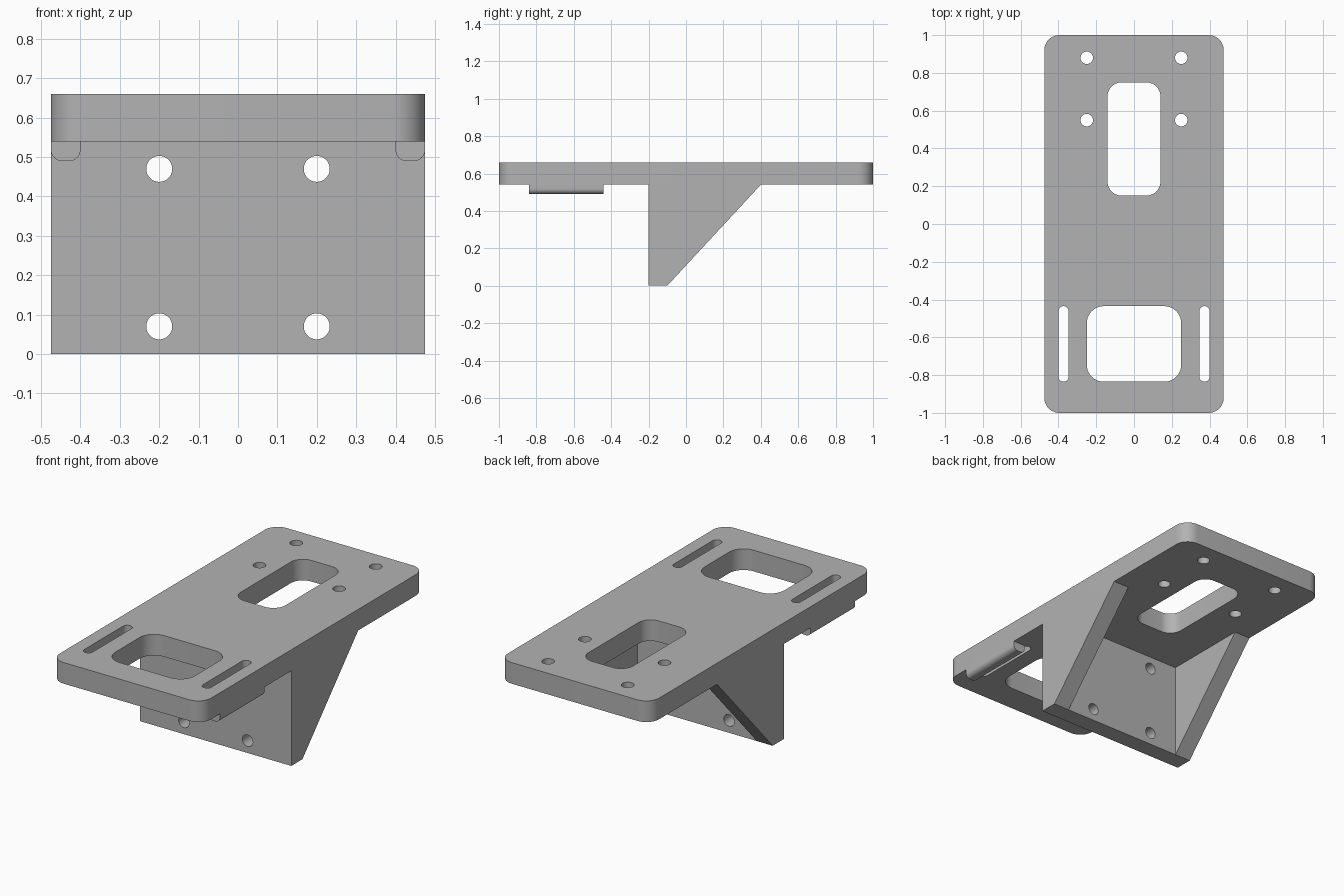
import bpy, bmesh
from math import radians, sin, cos, pi
from mathutils import Matrix

cube = bpy.data.objects.get("Cube")
if cube:
    bpy.data.objects.remove(cube, do_unlink=True)

grey = bpy.data.materials.new("plain grey")
grey.use_nodes = True
grey.diffuse_color = (0.45, 0.45, 0.45, 1)
grey.node_tree.nodes["Principled BSDF"].inputs["Base Color"].default_value = grey.diffuse_color

# Axis changes: local outline (u, v) and depth w to world x, y, z
FLAT = Matrix.Identity(4)
FRONT = Matrix(((1, 0, 0, 0), (0, 0, 1, 0), (0, 1, 0, 0), (0, 0, 0, 1)))
SIDE = Matrix(((0, 0, 1, 0), (1, 0, 0, 0), (0, 1, 0, 0), (0, 0, 0, 1)))


def rounded(cx, cy, w, h, r, steps=10):
    """Outline of a rectangle with rounded corners."""
    pts = []
    for i, (sx, sy) in enumerate(((1, 1), (-1, 1), (-1, -1), (1, -1))):
        for k in range(steps + 1):
            a = (i + k / steps) * pi / 2
            pts.append((cx + sx * (w / 2 - r) + r * cos(a),
                        cy + sy * (h / 2 - r) + r * sin(a)))
    return pts


def circle(cx, cy, r, n=40):
    return [(cx + r * cos(2 * pi * k / n), cy + r * sin(2 * pi * k / n)) for k in range(n)]


def extrude(name, outlines, low, high, axes):
    """Solid from an outer outline and any hole outlines."""
    curve = bpy.data.curves.new(name, "CURVE")
    curve.dimensions = "2D"
    curve.fill_mode = "BOTH"
    curve.extrude = (high - low) / 2
    for pts in outlines:
        spline = curve.splines.new("POLY")
        spline.points.add(len(pts) - 1)
        for p, (u, v) in zip(spline.points, pts):
            p.co = (u, v, 0, 1)
        spline.use_cyclic_u = True
    temp = bpy.data.objects.new(name, curve)
    mesh = bpy.data.meshes.new_from_object(temp)
    bpy.data.objects.remove(temp)
    bpy.data.curves.remove(curve)
    bm = bmesh.new()
    bm.from_mesh(mesh)
    bmesh.ops.transform(bm, verts=bm.verts, matrix=axes @ Matrix.Translation((0, 0, (low + high) / 2)))
    bmesh.ops.remove_doubles(bm, verts=bm.verts, dist=1e-5)
    bmesh.ops.dissolve_degenerate(bm, edges=bm.edges, dist=1e-6)
    bmesh.ops.recalc_face_normals(bm, faces=bm.faces)
    bm.to_mesh(mesh)
    bm.free()
    mesh.name = name
    mesh.materials.clear()
    mesh.materials.append(grey)
    obj = bpy.data.objects.new(name, mesh)
    bpy.context.collection.objects.link(obj)
    bpy.ops.object.select_all(action="DESELECT")
    obj.select_set(True)
    bpy.context.view_layer.objects.active = obj
    bpy.ops.object.shade_smooth_by_angle(angle=radians(30))
    return obj


HALF, UNDER, TOP, GUSSET = 0.475, 0.54, 0.66, 0.10

# Top plate with two windows, two strap slots and four bolt holes
plate = [rounded(0, 0, 2 * HALF, 2, 0.08),
         rounded(0, 0.45, 0.28, 0.6, 0.075),
         rounded(0, -0.635, 0.5, 0.4, 0.09)]
plate += [rounded(s * 0.373, -0.635, 0.053, 0.4, 0.026) for s in (-1, 1)]
plate += [circle(s * 0.25, y, 0.033) for s in (-1, 1) for y in (0.55, 0.88)]
extrude("top_plate", plate, UNDER, TOP, FLAT)

# Upright mounting wall with four bolt holes
wall = [[(-HALF, 0), (HALF, 0), (HALF, UNDER), (-HALF, UNDER)]]
wall += [circle(s * 0.2, z, 0.033) for s in (-1, 1) for z in (0.07, 0.47)]
extrude("mounting_wall", wall, -0.2, -0.1, FRONT)

# Mirrored gussets behind the wall and rounded strap rails under the plate
for side, s in (("left", 1), ("right", -1)):
    low, high = sorted((s * (HALF - GUSSET), s * HALF))
    extrude(side + "_gusset", [[(-0.1, 0), (0.4, UNDER), (-0.1, UNDER)]], low, high, SIDE)
    r = 0.028
    x0, x1, bottom = HALF - 0.075, HALF, 0.49
    arc = [(r * cos(k * pi / 16), r * sin(k * pi / 16)) for k in range(9)]
    rail = [(x0, UNDER)] + [(x0 + r - c, bottom + r - d) for c, d in arc]
    rail += [(x1 - r + c, bottom + r - d) for c, d in reversed(arc)] + [(x1, UNDER)]
    extrude(side + "_strap_rail", [[(s * x, z) for x, z in rail]], -0.84, -0.44, FRONT)
